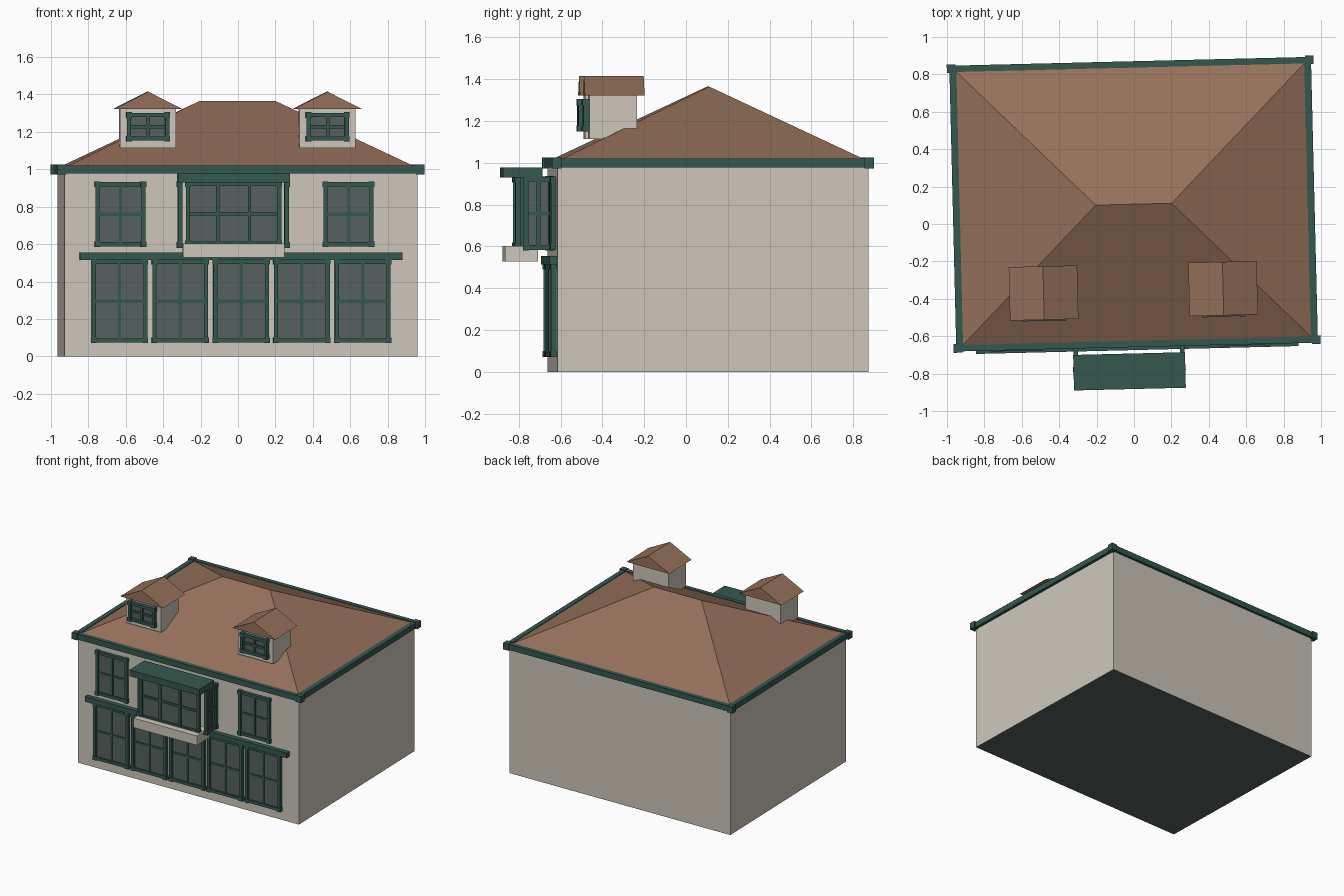
import bpy, bmesh, math
from mathutils import Matrix, Vector

if "Cube" in bpy.data.objects:
    bpy.data.objects.remove(bpy.data.objects["Cube"])

# The whole house is turned slightly about the vertical axis
PLACE = Matrix.Translation((-0.002, 0.106, 0)) @ Matrix.Rotation(0.0245, 4, 'Z')


def material(name, rgb):
    m = bpy.data.materials.new(name)
    lin = [((c / 255 + 0.055) / 1.055) ** 2.4 for c in rgb]
    m.diffuse_color = (*lin, 1)
    m.use_nodes = True
    m.node_tree.nodes["Principled BSDF"].inputs["Base Color"].default_value = m.diffuse_color
    return m


CREAM = material("cream_plaster", (206, 199, 187))
GREEN = material("dark_green_trim", (52, 88, 79))
BROWN = material("brown_tiles", (149, 112, 90))
GLASS = material("grey_glass", (86, 98, 96))


def add_box(bm, x0, x1, y0, y1, z0, z1, mat=0):
    size = Vector((x1 - x0, y1 - y0, z1 - z0))
    mid = Vector((x0 + x1, y0 + y1, z0 + z1)) / 2
    geo = bmesh.ops.create_cube(bm, size=1, matrix=Matrix.Translation(mid) @ Matrix.Diagonal((*size, 1)))
    for f in {f for v in geo['verts'] for f in v.link_faces}:
        f.material_index = mat


def finish(bm, name, mats, local=Matrix.Identity(4)):
    bmesh.ops.recalc_face_normals(bm, faces=bm.faces)
    bm.transform(PLACE @ local)
    mesh = bpy.data.meshes.new(name)
    bm.to_mesh(mesh)
    bm.free()
    for m in mats:
        mesh.materials.append(m)
    obj = bpy.data.objects.new(name, mesh)
    bpy.context.collection.objects.link(obj)
    return obj


def box(name, mat, *dims):
    bm = bmesh.new()
    add_box(bm, *dims)
    return finish(bm, name, [mat])


def window(name, pos, w, z0, z1, columns=2, depth=0.024, t=0.022, turn=0):
    """Framed window whose back is at pos (x, y), facing -y before turning."""
    bm = bmesh.new()
    h = w / 2
    e = 0.004
    zm = (z0 + z1) / 2
    add_box(bm, -h + t / 2, h - t / 2, -0.010, -0.002, z0 + t / 2, z1 - t / 2, 1)  # pane
    for s in (-1, 1):
        a, b = sorted((s * h, s * (h - t)))
        add_box(bm, a, b, -depth, 0, z0, z1)  # stile
        for z in (z0, z1 - t):  # corner blocks
            add_box(bm, a - e, b + e, -depth - e, 0, z - e, z + t + e)
    for z in (z0, z1 - t):
        add_box(bm, -h, h, -depth, 0, z, z + t)  # rail
    m = t * 0.4
    for i in range(1, columns):
        x = -h + w * i / columns
        add_box(bm, x - m, x + m, -depth * 0.75, -0.002, z0, z1)
    add_box(bm, -h, h, -depth * 0.7, -0.002, zm - m, zm + m)
    local = Matrix.Translation((*pos, 0)) @ Matrix.Rotation(turn, 4, 'Z')
    return finish(bm, name, [GREEN, GLASS], local)


# Walls with a dark underside
bm = bmesh.new()
add_box(bm, -0.945, 0.945, -0.745, 0.745, 0, 1.0)
bm.normal_update()
for f in bm.faces:
    if f.normal.z < -0.5:
        f.material_index = 1
finish(bm, "walls", [CREAM, GLASS])

# Hipped main roof
bm = bmesh.new()
base = [bm.verts.new((x, y, 1.01)) for x, y in ((-0.94, -0.74), (0.94, -0.74), (0.94, 0.74), (-0.94, 0.74))]
left, right = (bm.verts.new((x, 0, 1.365)) for x in (-0.203, 0.203))
a, b, c, d = base
for loop in ((a, b, right, left), (b, c, right), (c, d, left, right), (d, a, left), (d, c, b, a)):
    bm.faces.new(loop)
finish(bm, "main_roof", [BROWN])

# Eaves trim: four beams and four corner blocks
bm = bmesh.new()
for s in (-1, 1):
    y0, y1 = sorted((s * 0.73, s * 0.764))
    add_box(bm, -0.967, 0.967, y0, y1, 0.977, 1.02)
    x0, x1 = sorted((s * 0.93, s * 0.967))
    add_box(bm, x0, x1, -0.764, 0.764, 0.977, 1.02)
    for q in (-1, 1):
        x0, x1 = sorted((s * 0.935, s * 0.981))
        y0, y1 = sorted((q * 0.725, q * 0.771))
        add_box(bm, x0, x1, y0, y1, 0.973, 1.025)
finish(bm, "eaves_trim", [GREEN])

# Dormers: wall, gable roof and window
for side, x in (("left", -0.493), ("right", 0.467)):
    box(side + "_dormer_wall", CREAM, x - 0.15, x + 0.15, -0.582, -0.356, 1.115, 1.328)
    bm = bmesh.new()
    ends = [[bm.verts.new((x + u, y, z)) for u, z in ((-0.183, 1.322), (0.183, 1.322), (0, 1.415))]
            for y in (-0.606, -0.32)]
    for end in ends:
        bm.faces.new(end)
    for i in range(3):
        j = (i + 1) % 3
        bm.faces.new((ends[0][i], ends[0][j], ends[1][j], ends[1][i]))
    finish(bm, side + "_dormer_roof", [BROWN])
    window(side + "_dormer_window", (x, -0.582), 0.226, 1.153, 1.301, depth=0.03)

# Upper windows
for side, x in (("left", -0.645), ("right", 0.574)):
    window(side + "_upper_window", (x, -0.745), 0.268, 0.588, 0.931)

# Row of ground floor windows under a long ledge
for i in range(5):
    window(f"ground_window_{i + 1}", (0.325 * (i - 2), -0.745), 0.298, 0.074, 0.516)
box("ground_ledge", GREEN, -0.863, 0.863, -0.78, -0.74, 0.514, 0.554)

# Projecting bay: front and side windows, hood and sill
BAY = -0.044
window("bay_front_window", (BAY, -0.90), 0.51, 0.592, 0.932, columns=3, depth=0.027)
for side, s in (("left", -1), ("right", 1)):
    window(side + "_bay_window", (BAY + s * 0.273, -0.818), 0.142, 0.584, 0.932,
           depth=0.024, turn=s * math.pi / 2)
box("bay_hood", GREEN, BAY - 0.299, BAY + 0.299, -0.988, -0.798, 0.929, 0.978)
box("bay_sill", CREAM, BAY - 0.272, BAY + 0.272, -0.977, -0.82, 0.528, 0.602)
